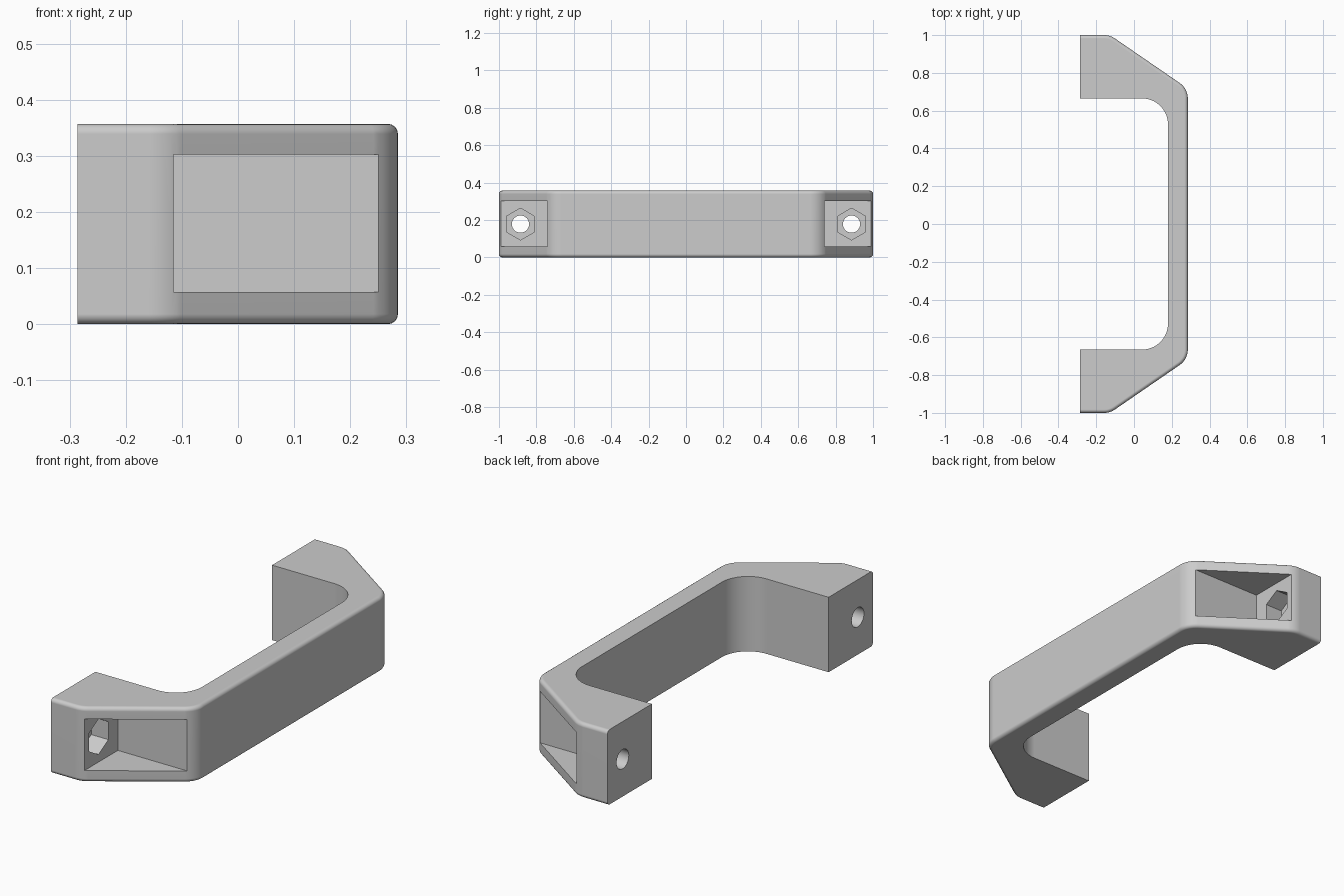
import bpy, bmesh, math
from mathutils import Vector, Matrix

default = bpy.data.objects.get("Cube")
if default:
    bpy.data.objects.remove(default, do_unlink=True)

HEIGHT, BACK, FLOOR = 0.357, -0.286, -0.115
MID, HOLE_Y, WALL_Y = 0.178, 0.885, 0.74

grey = bpy.data.materials.new("light grey")
grey.use_nodes = True
grey.diffuse_color = (0.604, 0.604, 0.604, 1)
grey.node_tree.nodes["Principled BSDF"].inputs["Base Color"].default_value = grey.diffuse_color


def make_object(name, bm):
    bmesh.ops.recalc_face_normals(bm, faces=bm.faces)
    mesh = bpy.data.meshes.new(name)
    bm.to_mesh(mesh)
    bm.free()
    mesh.materials.append(grey)
    obj = bpy.data.objects.new(name, mesh)
    bpy.context.collection.objects.link(obj)
    return obj


def fillet(before, corner, after, radius, steps):
    """Points of an arc that rounds a corner between two straight lines."""
    p = Vector(corner)
    u, v = (Vector(before) - p).normalized(), (Vector(after) - p).normalized()
    half = u.angle(v) / 2
    centre = p + (u + v).normalized() * radius / math.sin(half)
    start = p + u * radius / math.tan(half) - centre
    end = p + v * radius / math.tan(half) - centre
    return [centre + start.lerp(end, i / steps).normalized() * radius
            for i in range(steps + 1)]


def flip(points):
    return [Vector((p.x, -p.y)) for p in reversed(points)]


# Outline of the handle: the outer side, then the inner side
tip, shoulder, knee, centre_out = (BACK, 1), (-0.127, 1), (0.285, 0.717), (0.285, 0)
centre_in, inner, foot = (0.18, 0), (0.18, 0.665), (BACK, 0.665)
outer = [Vector(tip)] + fillet(tip, shoulder, knee, 0.1, 6)
outer += fillet(shoulder, knee, centre_out, 0.1, 8)
inside = fillet(centre_in, inner, foot, 0.138, 12) + [Vector(foot)]
outer_path = outer + flip(outer)
outline = outer_path + flip(inside) + inside

# Grip body, extruded upwards and rounded along its outer rims
bm = bmesh.new()
base = bm.faces.new([bm.verts.new((p.x, p.y, 0)) for p in outline])
extruded = bmesh.ops.extrude_face_region(bm, geom=[base], use_keep_orig=True)["geom"]
bmesh.ops.translate(bm, vec=(0, 0, HEIGHT),
                    verts=[g for g in extruded if isinstance(g, bmesh.types.BMVert)])
outer_keys = {(round(p.x, 4), round(p.y, 4)) for p in outer_path}
rims = [e for e in bm.edges
        if abs(e.verts[0].co.z - e.verts[1].co.z) < 1e-5
        and abs(e.verts[0].co.x - BACK) + abs(e.verts[1].co.x - BACK) > 1e-4
        and all((round(v.co.x, 4), round(v.co.y, 4)) in outer_keys for v in e.verts)]
bmesh.ops.bevel(bm, geom=rims, offset=0.018, segments=4, profile=0.5, affect='EDGES')
handle = make_object("pull_handle", bm)


# Cutters for the recess, the nut seat and the bolt hole
def box_cutter(name, low, high):
    bm = bmesh.new()
    size = Vector(high) - Vector(low)
    bmesh.ops.create_cube(bm, size=1)
    bmesh.ops.scale(bm, vec=size, verts=bm.verts)
    bmesh.ops.translate(bm, vec=Vector(low) + size / 2, verts=bm.verts)
    return make_object(name, bm)


def rod_cutter(name, sides, radius, x0, x1, y):
    bm = bmesh.new()
    bmesh.ops.create_cone(bm, cap_ends=True, segments=sides, radius1=radius,
                          radius2=radius, depth=x1 - x0)
    corner_up = max(bm.verts, key=lambda v: v.co.x).co
    turn = math.atan2(corner_up.y, corner_up.x)
    bmesh.ops.transform(bm, verts=bm.verts, matrix=Matrix.Translation(((x0 + x1) / 2, y, MID))
                        @ Matrix.Rotation(math.pi / 2, 4, 'Y')
                        @ Matrix.Rotation(-turn, 4, 'Z'))
    return make_object(name, bm)


cutters = []
for side, label in ((1, "rear"), (-1, "front")):
    ys = sorted((side * WALL_Y, side * 1.2))
    cutters += [
        box_cutter(label + "_recess_cutter", (FLOOR, ys[0], 0.057), (0.5, ys[1], 0.302)),
        rod_cutter(label + "_nut_cutter", 6, 0.085, FLOOR - 0.09, FLOOR + 0.05, side * HOLE_Y),
        rod_cutter(label + "_bolt_cutter", 32, 0.046, BACK - 0.1, FLOOR + 0.03, side * HOLE_Y)]
for cutter in cutters:
    cutter.hide_render = True
    mod = handle.modifiers.new(cutter.name, 'BOOLEAN')
    mod.operation, mod.solver, mod.object = 'DIFFERENCE', 'EXACT', cutter

# Bake the cuts, then remove the cutters
bpy.context.view_layer.update()
graph = bpy.context.evaluated_depsgraph_get()
cut_mesh = bpy.data.meshes.new_from_object(handle.evaluated_get(graph))
handle.modifiers.clear()
handle.data = cut_mesh
for cutter in cutters:
    bpy.data.objects.remove(cutter, do_unlink=True)

# Soften the upper and lower lips of each recess
bm = bmesh.new()
bm.from_mesh(cut_mesh)
lips = []
for e in bm.edges:
    a, b = (v.co for v in e.verts)
    on_wall = any(all(abs(p.z - z) < 1e-3 for p in (a, b)) for z in (0.057, 0.302))
    if on_wall and abs(a.x - b.x) > 1e-3 and abs(a.y - b.y) > 1e-3:
        lips.append(e)
bmesh.ops.bevel(bm, geom=lips, offset=0.008, segments=3, profile=0.5,
                affect='EDGES', clamp_overlap=True)
bm.to_mesh(cut_mesh)
bm.free()

# Smooth curved areas while keeping the hard edges and flat faces
bpy.ops.object.select_all(action='DESELECT')
handle.select_set(True)
bpy.context.view_layer.objects.active = handle
bpy.ops.object.shade_smooth_by_angle(angle=math.radians(30))
weighted = handle.modifiers.new("flat_face_normals", 'WEIGHTED_NORMAL')
weighted.keep_sharp = True
